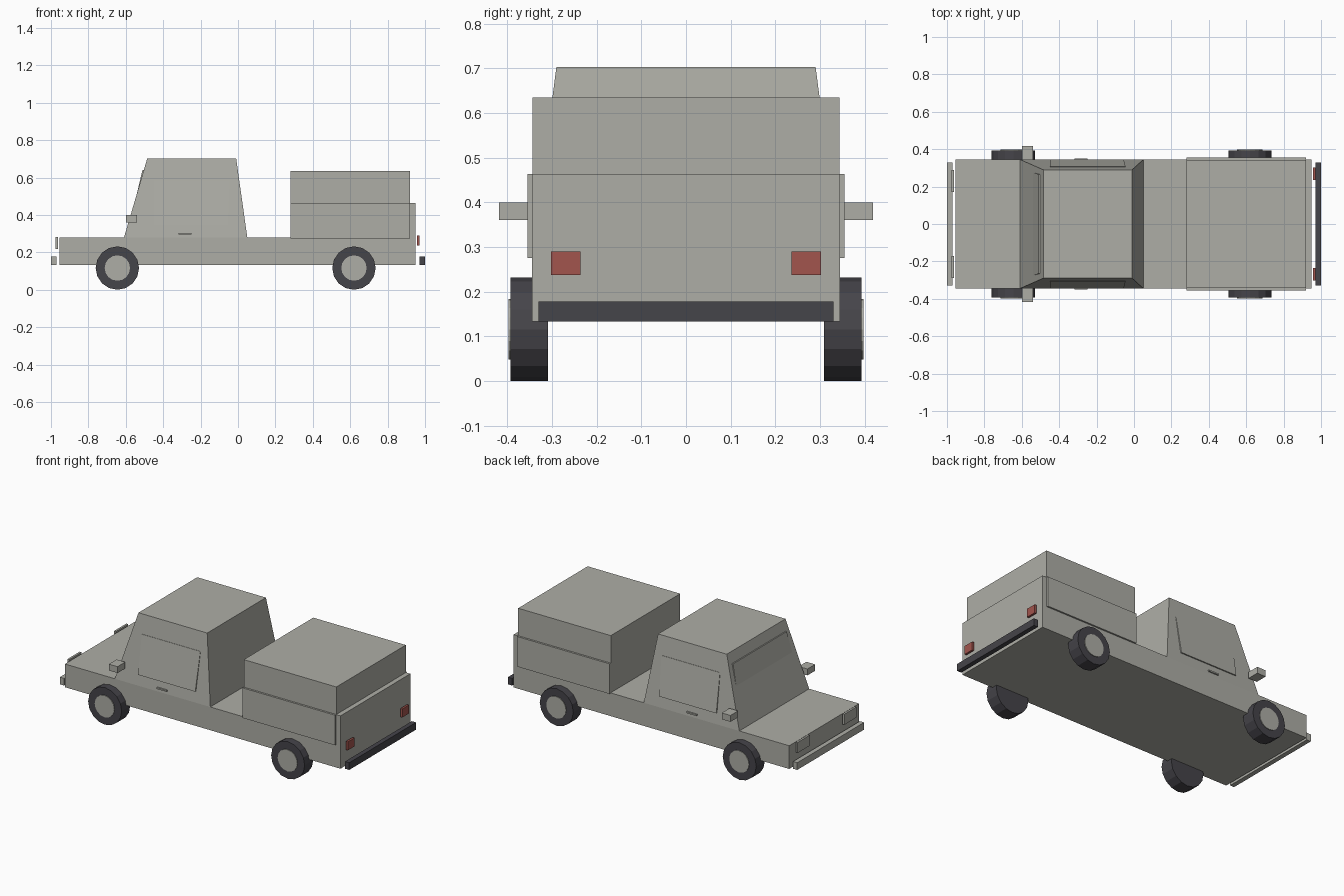
import bpy, bmesh, math
from mathutils import Vector

if "Cube" in bpy.data.objects:
    bpy.data.objects.remove(bpy.data.objects["Cube"])


def material(name, rgb):
    m = bpy.data.materials.new(name)
    m.diffuse_color = (*rgb, 1.0)
    m.use_nodes = True
    m.node_tree.nodes["Principled BSDF"].inputs["Base Color"].default_value = m.diffuse_color
    return m


GREY = material("warm grey", (0.42, 0.42, 0.38))
DARK = material("dark rubber", (0.06, 0.058, 0.068))
RED = material("tail light red", (0.36, 0.09, 0.075))


def finish(name, bm, mat):
    bmesh.ops.recalc_face_normals(bm, faces=bm.faces)
    mesh = bpy.data.meshes.new(name)
    bm.to_mesh(mesh)
    bm.free()
    mesh.materials.append(mat)
    ob = bpy.data.objects.new(name, mesh)
    bpy.context.collection.objects.link(ob)
    return ob


def loft(name, a, b, mat):
    """Solid between two four-point loops."""
    bm = bmesh.new()
    va = [bm.verts.new(p) for p in a]
    vb = [bm.verts.new(p) for p in b]
    bm.faces.new(va)
    bm.faces.new(vb)
    for i in range(4):
        j = (i + 1) % 4
        bm.faces.new((va[i], va[j], vb[j], vb[i]))
    return finish(name, bm, mat)


def rect(x0, x1, y0, y1, z):
    return [(x0, y0, z), (x1, y0, z), (x1, y1, z), (x0, y1, z)]


def box(name, x, y, z, mat):
    return loft(name, rect(*x, *y, z[0]), rect(*x, *y, z[1]), mat)


def cylinder(name, x, y0, y1, z, r, sides, mat):
    bm = bmesh.new()
    bmesh.ops.create_cone(bm, cap_ends=True, segments=sides, radius1=r, radius2=r, depth=abs(y1 - y0))
    for v in bm.verts:
        v.co = Vector((x + v.co.x, (y0 + y1) / 2 + v.co.z, z + v.co.y))
    return finish(name, bm, mat)


# Chassis and tapered cab
box("lower_body", (-0.955, 0.95), (-0.345, 0.345), (0.133, 0.278), GREY)
loft("cab", rect(-0.61, 0.05, -0.345, 0.345, 0.278),
     rect(-0.485, -0.01, -0.29, 0.29, 0.703), GREY)

# Cargo box and tailgate
box("cargo_box", (0.28, 0.92), (-0.343, 0.343), (0.278, 0.635), GREY)
box("tailgate", (0.92, 0.95), (-0.345, 0.345), (0.278, 0.463), GREY)

# Bumpers
box("front_bumper", (-1.0, -0.971), (-0.33, 0.33), (0.133, 0.178), GREY)
box("rear_bumper", (0.971, 1.0), (-0.33, 0.33), (0.133, 0.178), DARK)

# Windscreen plate, standing proud near the roof
loft("windscreen",
     [(-0.572, -0.29, 0.38), (-0.572, 0.29, 0.38), (-0.511, 0.265, 0.64), (-0.511, -0.265, 0.64)],
     [(-0.565, -0.29, 0.38), (-0.565, 0.29, 0.38), (-0.502, 0.265, 0.64), (-0.502, -0.265, 0.64)],
     GREY)

for s, side in ((-1, "right"), (1, "left")):
    def span(a, b):
        return tuple(sorted((s * a, s * b)))

    # Bed side panel, mirror and door handle
    box(side + "_bed_panel", (0.28, 0.92), span(0.325, 0.355), (0.275, 0.463), GREY)
    box(side + "_mirror", (-0.6, -0.54), span(0.342, 0.418), (0.36, 0.4), GREY)
    box(side + "_door_handle", (-0.318, -0.249), span(0.335, 0.351), (0.295, 0.304), GREY)

    # Side window plate, slightly more tilted than the cab wall
    outer = [(-0.45, 0.344, 0.345), (-0.055, 0.344, 0.345), (-0.045, 0.3075, 0.585), (-0.45, 0.3075, 0.585)]
    loft(side + "_window", [(x, s * y, z) for x, y, z in outer],
         [(x, s * (y - 0.009), z) for x, y, z in outer], GREY)

    # Lights
    box(side + "_headlight", (-0.975, -0.962), span(0.17, 0.29), (0.217, 0.283), GREY)
    box(side + "_tail_light", (0.958, 0.971), span(0.236, 0.302), (0.237, 0.29), RED)

    # Wheels and hubs
    for x, end in ((-0.645, "front"), (0.62, "rear")):
        cylinder(f"{side}_{end}_tyre", x, s * 0.309, s * 0.393, 0.116, 0.116, 16, DARK)
        cylinder(f"{side}_{end}_hub", x, s * 0.32, s * 0.397, 0.116, 0.068, 16, GREY)
